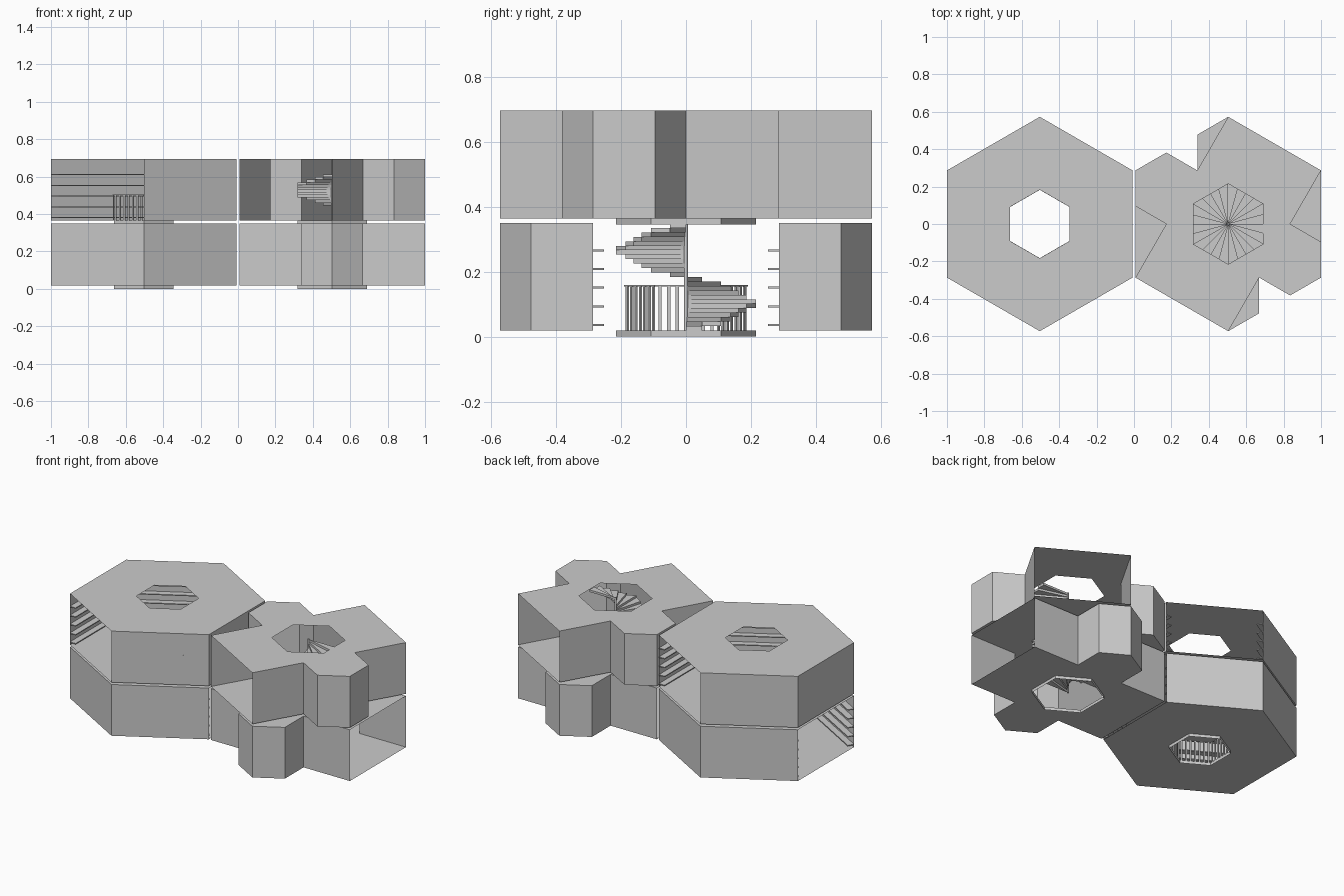
import bpy, bmesh, math
from mathutils import Vector, Matrix

if "Cube" in bpy.data.objects:
    bpy.data.objects.remove(bpy.data.objects["Cube"])

R = 0.573                 # hexagon corner radius
AP = R * math.cos(math.pi / 6)
CX = 1 - AP               # room centre offset
STOREY, HEIGHT, FLOOR = 0.345, 0.331, 0.019


def finish(bm, name):
    me = bpy.data.meshes.new(name)
    bm.to_mesh(me)
    bm.free()
    ob = bpy.data.objects.new(name, me)
    bpy.context.collection.objects.link(ob)
    return ob


def hexagon(r, cx):
    # clockwise corners, starting at the front point
    return [Vector((cx + r * math.cos(math.radians(-90 - 60 * i)),
                    r * math.sin(math.radians(-90 - 60 * i)), 0)) for i in range(6)]


def edges(pts):
    return list(zip(pts, pts[1:] + pts[:1]))


def quad(bm, a, b, z0, z1):
    bm.faces.new([bm.verts.new((p.x, p.y, z)) for p, z in
                  ((b, z0), (a, z0), (a, z1), (b, z1))])


def box(bm, centre, size, angle=0):
    m = (Matrix.Translation(centre) @ Matrix.Rotation(angle, 4, 'Z')
         @ Matrix.Diagonal((*size, 1)))
    bmesh.ops.create_cube(bm, size=1, matrix=m)


def plate(name, outline, hole, z, up):
    # flat sheet with a hexagonal hole
    bm = bmesh.new()
    es = []
    for loop in (outline, hole):
        vs = [bm.verts.new((p.x, p.y, z)) for p in loop]
        es += [bm.edges.new(e) for e in edges(vs)]
    bmesh.ops.triangle_fill(bm, edges=es, use_beauty=True, normal=(0, 0, 1))
    for f in bm.faces:
        f.normal_update()
        if (f.normal.z > 0) != up:
            f.normal_flip()
    finish(bm, name)


def room(name, k, cx, hole_r, notched):
    f = FLOOR + STOREY * k
    centre = Vector((cx, 0, 0))
    outline = []
    walls = bmesh.new()
    slats = bmesh.new()
    # walls: every third side open, the others notched or slatted
    for i, (a, b) in enumerate(edges(hexagon(R, cx))):
        kind = (i - 1 + k) % 3
        d = b - a
        path = [a, b]
        if kind and notched:
            inner = centre + ((a + b) / 2 - centre) * 2 / 3
            path = ([a, inner, a + d * 2 / 3, b] if kind == 1
                    else [a, a + d / 3, inner, b])
        outline += path[:-1]
        if kind == 0:
            continue
        for p, q in zip(path, path[1:]):
            quad(walls, p, q, f, f + HEIGHT)
        if not notched:
            inward = (centre - (a + b) / 2).normalized()
            for j in range(5):
                c = (a + b) / 2 + inward * 0.02
                c.z = f + 0.0165 + 0.0575 * j
                box(slats, c, (d.length, 0.04, 0.006), math.atan2(d.y, d.x))
    finish(walls, name + "_walls")
    if notched:
        slats.free()
    else:
        finish(slats, name + "_slats")
    # floor, roof and the rim below the floor opening
    hole = hexagon(hole_r, cx)
    plate(name + "_floor", outline, hole, f, False)
    plate(name + "_roof", outline, hole, f + HEIGHT, True)
    rim = bmesh.new()
    for a, b in edges(hole):
        quad(rim, a, b, f - FLOOR, f)
    finish(rim, name + "_opening_rim")


def railing(name, cx, r, f):
    bm = bmesh.new()
    for a, b in edges(hexagon(r, cx)):
        d = b - a
        ang = math.atan2(d.y, d.x)
        box(bm, (a + b) / 2 + Vector((0, 0, f + 0.138)), (d.length, 0.008, 0.005), ang)
        for j in range(7):
            box(bm, a + d * (j + 0.5) / 7 + Vector((0, 0, f + 0.068)),
                (0.01, 0.006, 0.136), ang)
    finish(bm, name)


def spiral_stair(name, cx, r, f, n=24):
    bm = bmesh.new()
    ap = r * math.cos(math.pi / 6)
    rise = (HEIGHT - 0.002) / n

    def rim_point(i):
        deg = i * 360 / n
        rad = ap / math.cos(math.radians((deg + 30) % 60 - 30))
        t = math.radians(deg)
        return Vector((cx + rad * math.cos(t), rad * math.sin(t), 0))

    # wedge treads trimmed to the hexagonal well
    for i in range(n):
        tri = [Vector((cx, 0, 0)), rim_point(i), rim_point(i + 1)]
        z = f + rise * i
        lo = [bm.verts.new((p.x, p.y, z)) for p in tri]
        hi = [bm.verts.new((p.x, p.y, z + rise)) for p in tri]
        bm.faces.new(lo[::-1])
        bm.faces.new(hi)
        for j in range(3):
            m = (j + 1) % 3
            bm.faces.new((lo[j], lo[m], hi[m], hi[j]))
    # centre pole
    bmesh.ops.create_cone(bm, cap_ends=True, segments=12, radius1=0.006, radius2=0.006,
                          depth=HEIGHT, matrix=Matrix.Translation((cx, 0, f + HEIGHT / 2)))
    finish(bm, name)


for k, level in enumerate(("lower", "upper")):
    f = FLOOR + STOREY * k
    room(level + "_slatted_room", k, -CX, 0.183, False)
    room(level + "_notched_room", k, CX, 0.215, True)
    railing(level + "_railing", -CX, 0.187, f)
    spiral_stair(level + "_spiral_stair", CX, 0.215, f)
